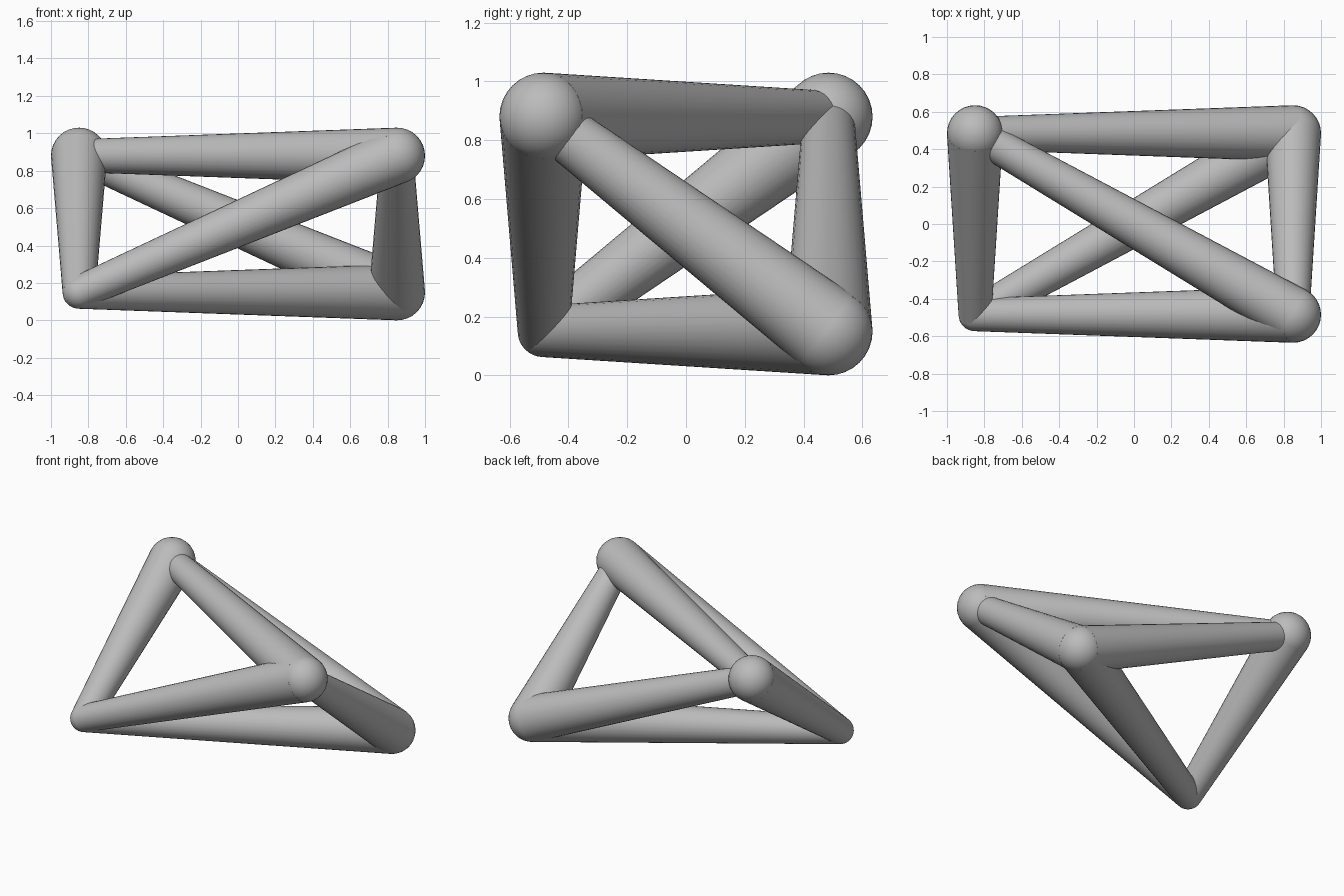
import bpy
import bmesh
from mathutils import Vector

cube = bpy.data.objects.get("Cube")
if cube:
    bpy.data.objects.remove(cube, do_unlink=True)

BIG, SMALL = 0.15, 0.088
X, Y, LOW, HIGH = 0.85, 0.485, 0.15, 0.88

grey = bpy.data.materials.new("light_grey")
grey.use_nodes = True
colour = (0.5, 0.5, 0.5, 1)
grey.diffuse_color = colour
grey.node_tree.nodes["Principled BSDF"].inputs["Base Color"].default_value = colour

# Corners of the tetrahedral frame: centre and ball radius
corners = {
    "lower_front": (Vector((-X, -Y, LOW)), SMALL),
    "upper_back": (Vector((-X, Y, HIGH)), BIG),
    "upper_front": (Vector((X, -Y, HIGH)), BIG),
    "lower_back": (Vector((X, Y, LOW)), BIG),
}


def finish(name, bm):
    mesh = bpy.data.meshes.new(name)
    bm.to_mesh(mesh)
    bm.free()
    mesh.materials.append(grey)
    obj = bpy.data.objects.new(name, mesh)
    bpy.context.collection.objects.link(obj)
    bpy.ops.object.select_all(action="DESELECT")
    obj.select_set(True)
    bpy.context.view_layer.objects.active = obj
    bpy.ops.object.shade_smooth_by_angle()
    return obj


def add_ball(name, centre, radius):
    bm = bmesh.new()
    bmesh.ops.create_uvsphere(bm, u_segments=32, v_segments=16, radius=radius)
    finish(name, bm).location = centre


def add_bar(name, start, end):
    """Tapered bar, thin at start and thick at end, tangent to both end balls."""
    axis = end - start
    sine = (BIG - SMALL) / axis.length
    cosine = (1 - sine * sine) ** 0.5
    direction = axis.normalized()
    foot = start - direction * SMALL * sine
    head = end - direction * BIG * sine
    bm = bmesh.new()
    bmesh.ops.create_cone(bm, cap_ends=True, segments=32, radius1=SMALL * cosine,
                          radius2=BIG * cosine, depth=(head - foot).length)
    bar = finish(name, bm)
    bar.location = (foot + head) / 2
    bar.rotation_mode = "QUATERNION"
    bar.rotation_quaternion = direction.to_track_quat("Z", "Y")


# Rounded joints
for name, (centre, radius) in corners.items():
    add_ball(name + "_joint", centre, radius)

# One bar between every pair of joints, thickening towards the later corner
names = list(corners)
for i, first in enumerate(names):
    for second in names[i + 1:]:
        add_bar(f"bar_{first}_to_{second}", corners[first][0], corners[second][0])
